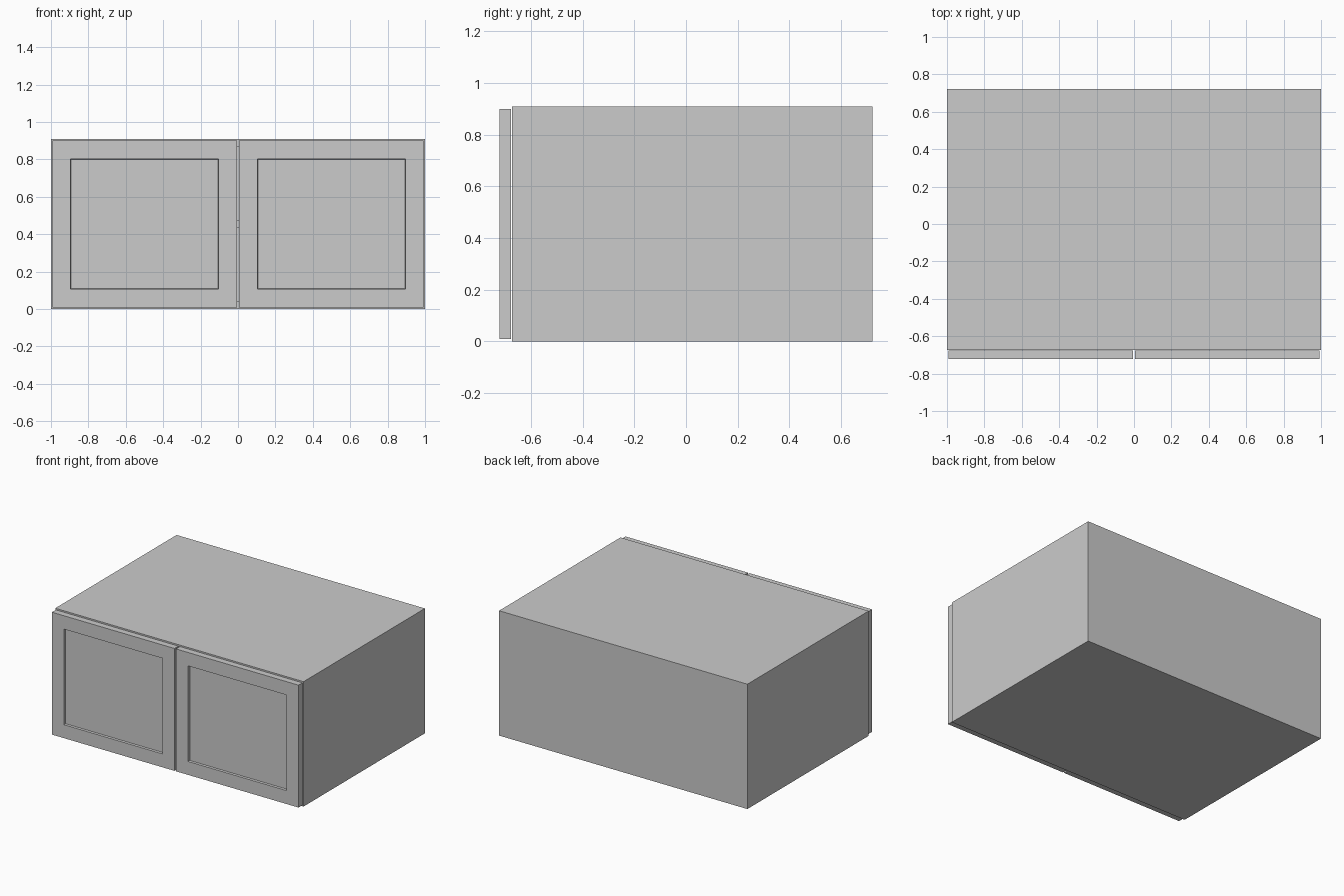
import bpy, bmesh
from mathutils import Vector

if "Cube" in bpy.data.objects:
    bpy.data.objects.remove(bpy.data.objects["Cube"])

W, H = 1.0, 0.909            # half width, height
FRONT, BACK = -0.674, 0.722  # carcass depth range
T = 0.044                    # board thickness


def box_bmesh(lo, hi):
    lo, hi = Vector(lo), Vector(hi)
    bm = bmesh.new()
    bmesh.ops.create_cube(bm, size=1)
    for v in bm.verts:
        v.co = Vector((lo[i] + (v.co[i] + 0.5) * (hi[i] - lo[i]) for i in range(3)))
    return bm


def finish(name, bm):
    me = bpy.data.meshes.new(name)
    bm.to_mesh(me)
    bm.free()
    ob = bpy.data.objects.new(name, me)
    bpy.context.collection.objects.link(ob)
    return ob


def board(name, lo, hi):
    return finish(name, box_bmesh(lo, hi))


def door(name, x0, x1):
    # shaker door: uniform frame around a slightly recessed centre panel
    bm = box_bmesh((x0, -0.722, 0.009), (x1, -0.677, 0.900))
    bm.normal_update()
    face = [f for f in bm.faces if f.normal.y < -0.9]
    bmesh.ops.inset_region(bm, faces=face, thickness=0.138)
    bmesh.ops.inset_region(bm, faces=face, thickness=0.003)
    for v in face[0].verts:
        v.co.y += 0.016
    return finish(name, bm)


# carcass sides
board("left_side", (-W, FRONT, 0), (-W + T, BACK, H))
board("right_side", (W - T, FRONT, 0), (W, BACK, H))

# top, bottom and back fitted between the sides
inner = W - T
board("bottom_panel", (-inner, FRONT, 0), (inner, BACK - T, T))
board("top_panel", (-inner, FRONT, H - T), (inner, BACK - T, H))
board("back_panel", (-inner, BACK - T, 0), (inner, BACK, H))

# shelf seen through the gap between the doors
board("shelf", (-inner, FRONT + 0.02, 0.433), (inner, BACK - T, 0.477))

# pair of doors
door("left_door", -0.993, -0.006)
door("right_door", 0.006, 0.993)
